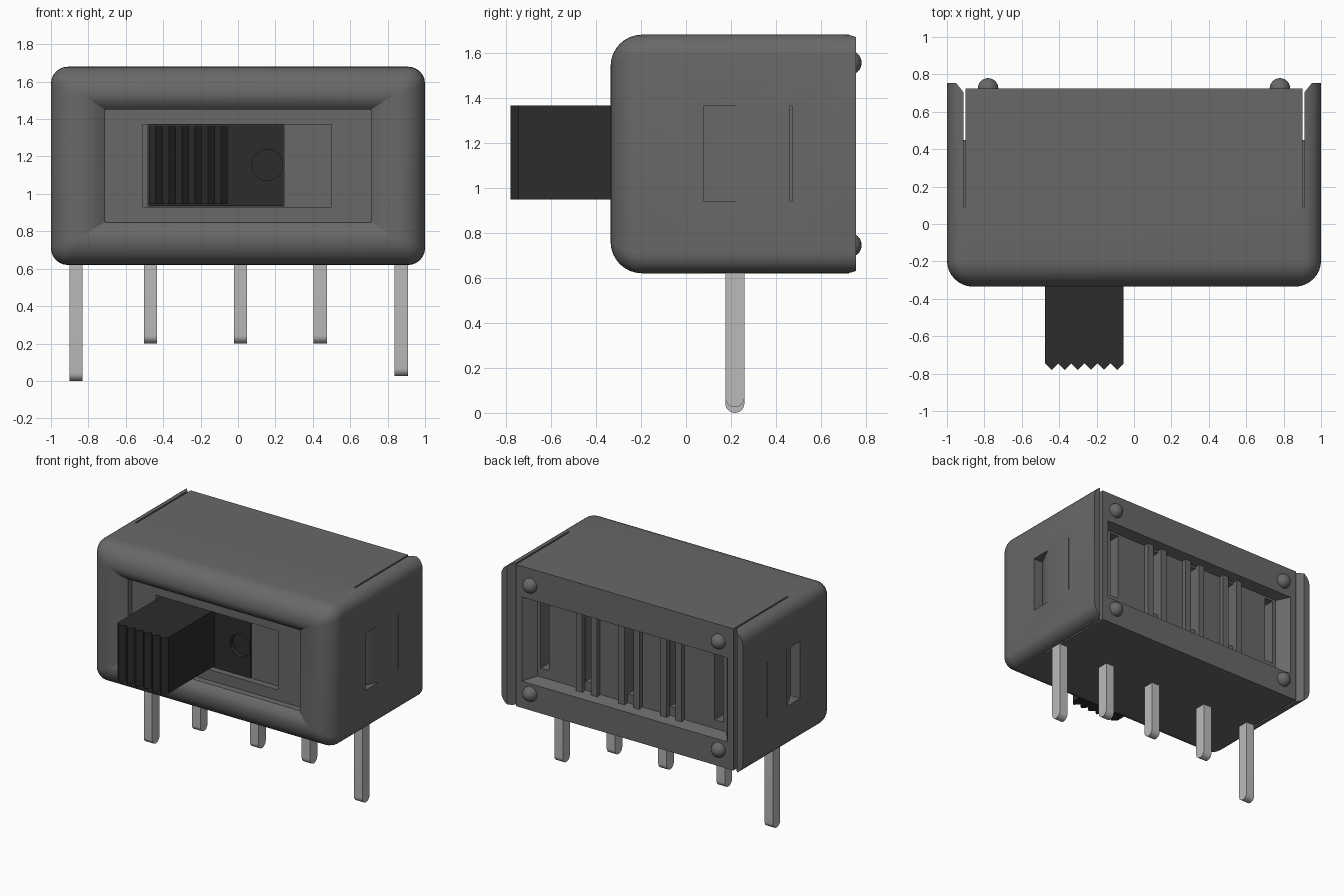
import bpy, bmesh, math
from mathutils import Vector

if "Cube" in bpy.data.objects:
    bpy.data.objects.remove(bpy.data.objects["Cube"])

def material(name, v):
    m = bpy.data.materials.new(name)
    m.diffuse_color = (v, v, v, 1)
    m.use_nodes = True
    m.node_tree.nodes["Principled BSDF"].inputs["Base Color"].default_value = m.diffuse_color
    return m

CASE = material("dark_grey", 0.14)
BLACK = material("black_plastic", 0.025)
METAL = material("pin_metal", 0.5)

def loft(name, rings, mat=None):
    """Skin a list of equal-length point rings and cap both ends."""
    bm = bmesh.new()
    vs = [[bm.verts.new(p) for p in r] for r in rings]
    n = len(rings[0])
    for a, b in zip(vs, vs[1:]):
        for i in range(n):
            j = (i + 1) % n
            bm.faces.new((a[i], a[j], b[j], b[i]))
    bm.faces.new(vs[0])
    bm.faces.new(vs[-1])
    bmesh.ops.recalc_face_normals(bm, faces=bm.faces)
    me = bpy.data.meshes.new(name)
    bm.to_mesh(me)
    bm.free()
    ob = bpy.data.objects.new(name, me)
    bpy.context.collection.objects.link(ob)
    if mat:
        me.materials.append(mat)
    return ob

def prism(name, pts, axis, lo, hi, mat=None):
    """Extrude a 2D outline along an axis (0=x: pts are y,z; 1=y: x,z; 2=z: x,y)."""
    def put(p, h):
        q = list(p)
        q.insert(axis, h)
        return q
    return loft(name, [[put(p, h) for p in pts] for h in (lo, hi)], mat)

def box(name, x0, x1, y0, y1, z0, z1, mat=None):
    return prism(name, [(x0, y0), (x1, y0), (x1, y1), (x0, y1)], 2, z0, z1, mat)

def activate(ob):
    bpy.ops.object.select_all(action='DESELECT')
    ob.select_set(True)
    bpy.context.view_layer.objects.active = ob

def cut(ob, tool):
    tool.hide_render = True
    m = ob.modifiers.new("cut", 'BOOLEAN')
    m.operation, m.solver, m.object = 'DIFFERENCE', 'EXACT', tool
    activate(ob)
    bpy.ops.object.modifier_apply(modifier=m.name)
    bpy.data.objects.remove(tool)

def smooth(ob):
    activate(ob)
    bpy.ops.object.shade_smooth_by_angle(angle=math.radians(30))

def ring(y, ix, iz, seg=6):
    """Rounded rectangle in xz, inset from the full housing outline."""
    hx, hz = 1 - ix, 0.53 - iz
    r = max(0.09 - ix * 0.5, 0.004)
    pts = []
    for k, (sx, sz) in enumerate([(1, 1), (-1, 1), (-1, -1), (1, -1)]):
        for i in range(seg + 1):
            a = math.pi / 2 * (k + i / seg)
            pts.append((sx * (hx - r) + r * math.cos(a), y,
                        1.15 + sz * (hz - r) + r * math.sin(a)))
    return pts

# housing: back to front, rolled front edge, then the bezel sinks to the recess floor
R = 0.14
rings = [ring(0.755, 0, 0)]
for i in range(9):
    a = math.pi / 2 * i / 8
    d = R * (1 - math.cos(a))
    rings.append(ring(-0.335 + R - R * math.sin(a), d, d))
for ix, iz, y in [(0.18, 0.16, -0.334), (0.215, 0.18, -0.328), (0.25, 0.205, -0.312),
                  (0.288, 0.228, -0.285), (0.29, 0.23, -0.24)]:
    rings.append(ring(y, ix, iz))
housing = loft("housing", rings, CASE)

# front window and the deeper pocket for the slider
cut(housing, box("window_cut", -0.51, 0.5, -0.4, -0.19, 0.93, 1.37))
cut(housing, box("pocket_cut", -0.48, 0.245, -0.4, -0.14, 0.932, 1.368))

# back edge: chamfered side flaps parted from the core by narrow gaps
half = [(0.9, 0.725), (0.9, 0.45), (0.912, 0.45), (0.912, 0.705), (0.972, 0.78)]
cut(housing, prism("back_cut", half + [(-x, y) for x, y in reversed(half)], 2, 0.5, 1.8))
for s in (-1, 1):
    xa, xb = sorted((s * 0.9, s * 0.912))
    for z0, z1 in ((1.6, 1.75), (0.55, 0.68)):
        cut(housing, box("gap_cut", xa, xb, 0.09, 0.46, z0, z1))
    # latch ramp and slit on each side
    cut(housing, prism("latch_cut", [(s * 1.02, 0.08), (s * 0.92, 0.08),
                                     (s * 1.0, 0.235), (s * 1.02, 0.235)], 2, 0.94, 1.365))
    xa, xb = sorted((s * 0.93, s * 1.02))
    cut(housing, box("slit_cut", xa, xb, 0.463, 0.471, 0.94, 1.365))

# recessed back panel with five contact slots
def rect(x, y, z0, z1):
    return [(-x, y, z0), (x, y, z0), (x, y, z1), (-x, y, z1)]
cut(housing, loft("back_recess_cut", [rect(0.782, 0.64, 0.845, 1.435), rect(0.85, 0.725, 0.82, 1.45),
                                      rect(0.85, 0.8, 0.82, 1.45)]))
slots = [-0.72, -0.35, 0, 0.35, 0.72]
for x in slots:
    cut(housing, box("slot_cut", x - 0.035, x + 0.035, 0.5, 0.7, 0.91, 1.42))
smooth(housing)

# raised ribs beside the middle slots
for x in slots[1:4]:
    for s in (-1, 1):
        c = x + s * 0.062
        box("back_rib", c - 0.025, c + 0.025, 0.6, 0.675, 0.84, 1.44, CASE)

# round bumps on the back corners
for x in (-0.78, 0.78):
    for z in (0.745, 1.555):
        bpy.ops.mesh.primitive_uv_sphere_add(segments=24, ring_count=12, radius=0.055,
                                             location=(x, 0.725, z))
        bump = bpy.context.object
        bump.name = "back_bump"
        bump.data.materials.append(CASE)
        smooth(bump)

# sliding carriage with a round dimple
carriage = box("slider_carriage", -0.478, 0.243, -0.2, -0.12, 0.934, 1.366, BLACK)
circle = [(0.157 + 0.083 * math.cos(i * math.pi / 16), 1.155 + 0.083 * math.sin(i * math.pi / 16))
          for i in range(32)]
cut(carriage, prism("dimple_cut", circle, 1, -0.3, -0.16))
smooth(carriage)

# knob with a serrated front
teeth = [(-0.475 + 0.035 * i, -0.78 if i % 2 else -0.745) for i in range(13)]
prism("slider_knob", teeth + [(-0.055, -0.18), (-0.475, -0.18)], 2, 0.947, 1.366, BLACK)

# terminal pins with rounded tips
for x, z0 in [(-0.867, 0), (-0.468, 0.2), (0.013, 0.2), (0.44, 0.2), (0.873, 0.025)]:
    r = 0.0425
    arc = [(0.217 - r * math.cos(i * math.pi / 12), z0 + r - r * math.sin(i * math.pi / 12))
           for i in range(13)]
    pin = prism("terminal_pin", arc + [(0.217 + r, 0.66), (0.217 - r, 0.66)], 0,
                x - 0.035, x + 0.035, METAL)
    smooth(pin)
